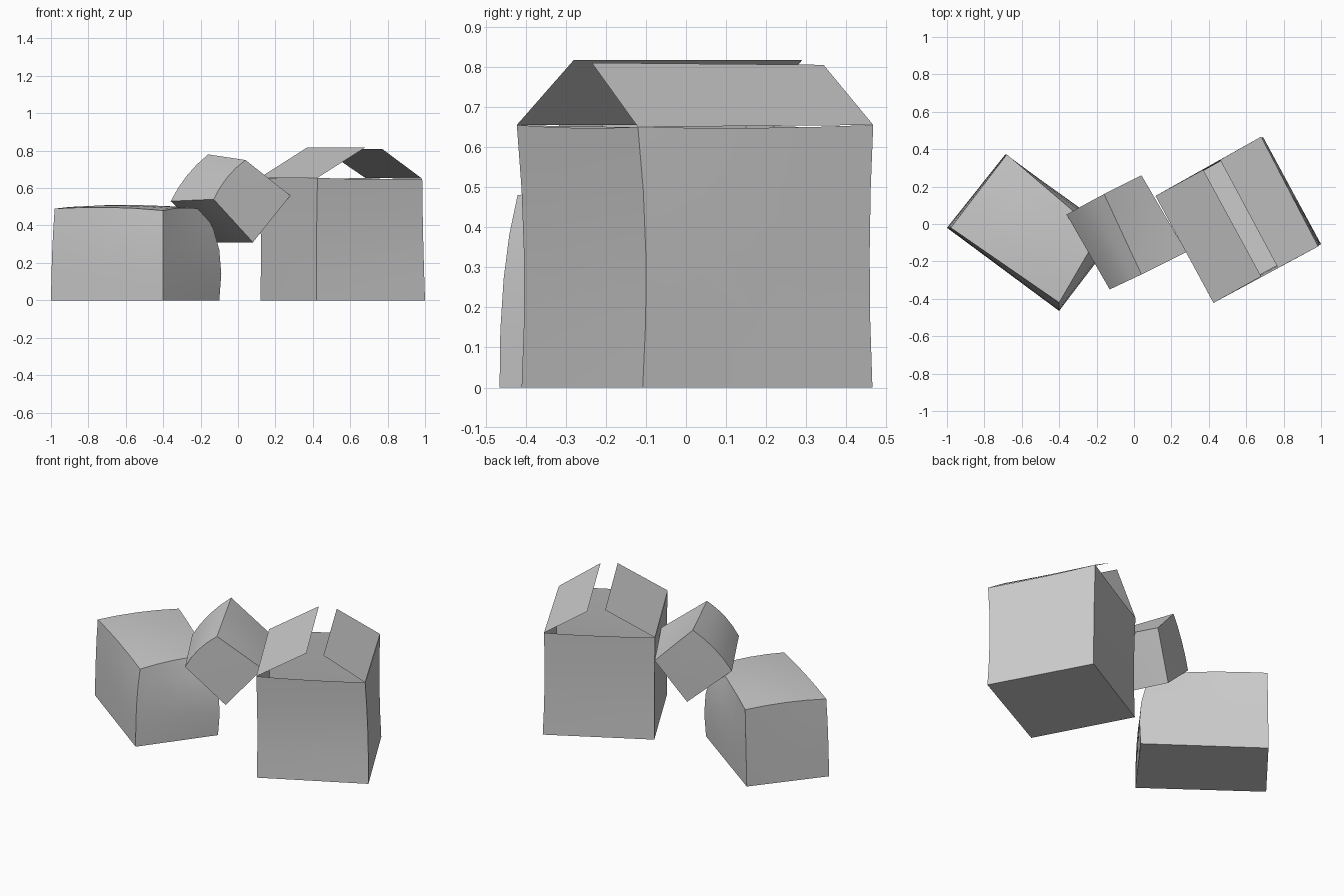
import bpy, bmesh
from mathutils import Vector

if "Cube" in bpy.data.objects:
    bpy.data.objects.remove(bpy.data.objects["Cube"])


def finish(name, bm):
    me = bpy.data.meshes.new(name)
    bm.normal_update()
    bm.to_mesh(me)
    bm.free()
    ob = bpy.data.objects.new(name, me)
    bpy.context.collection.objects.link(ob)
    bpy.ops.object.select_all(action='DESELECT')
    ob.select_set(True)
    bpy.context.view_layer.objects.active = ob
    bpy.ops.object.shade_smooth_by_angle()
    return ob


def blend(ring, u, v):
    """Bilinear blend of four ring corners, anticlockwise from (-1,-1)."""
    a, b, c, d = (Vector(p) for p in ring)
    return ((a * (1 - u) + b * (1 + u)) * (1 - v) + (d * (1 - u) + c * (1 + u)) * (1 + v)) / 4


def soft_box(name, low, mid, top, bulge=(0, 0, 0), both_ways=True, is_open=False):
    """Cardboard box bent through three rings of corners, with a bulging lid."""
    bm = bmesh.new()
    bmesh.ops.create_cube(bm, size=2)
    bmesh.ops.subdivide_edges(bm, edges=bm.edges[:], cuts=3, use_grid_fill=True)
    if is_open:
        lid = [f for f in bm.faces if f.calc_center_median().z > 0.99]
        bmesh.ops.delete(bm, geom=lid, context='FACES')
    for vert in bm.verts:
        u, v, w = vert.co
        p = (blend(low, u, v) * w * (w - 1) / 2 + blend(mid, u, v) * (1 - w * w)
             + blend(top, u, v) * w * (w + 1) / 2)
        amount = (1 - u * u) + ((1 - v * v) if both_ways else 0)
        vert.co = p + Vector(bulge) * amount * max(0, w) ** 2
    bmesh.ops.recalc_face_normals(bm, faces=bm.faces[:])
    finish(name, bm)


def flap(name, pts):
    bm = bmesh.new()
    bm.faces.new([bm.verts.new(p) for p in pts])
    finish(name, bm)


# closed box standing on the left
soft_box("left_closed_box",
         [(-1, -.02, 0), (-.4, -.465, 0), (-.1, -.06, 0), (-.69, .37, 0)],
         [(-.993, -.02, .27), (-.4, -.455, .27), (-.1, -.055, .27), (-.685, .372, .27)],
         [(-.98, -.02, .49), (-.4, -.42, .48), (-.185, -.05, .485), (-.68, .372, .49)],
         bulge=(0, 0, .012))

# small closed box tipped between the other two
lower = [(.08, -.24, .31), (.28, -.15, .56), (.04, .26, .57), (-.12, .16, .31)]
upper = [(-.13, -.35, .54), (.04, -.27, .75), (-.16, .16, .78), (-.36, .05, .53)]
middle = [(Vector(a) + Vector(b)) / 2 for a, b in zip(lower, upper)]
soft_box("middle_tipped_box", lower, middle, upper,
         bulge=(-.013, -.006, .012), both_ways=False)

# tall open box on the right
rim = [(.115, .15, .655), (.425, -.422, .655), (.985, -.12, .65), (.68, .467, .655)]
soft_box("right_open_box",
         [(.12, .15, 0), (.42, -.41, 0), (1, -.108, 0), (.69, .465, 0)],
         [(.122, .145, .33), (.42, -.404, .33), (.99, -.1, .33), (.682, .458, .33)],
         rim, bulge=(0, 0, -.005), is_open=True)

# two raised flaps of the open box
flap("left_flap", [rim[0], rim[1], (.68, -.28, .817), (.37, .29, .817)])
flap("right_flap", [rim[2], rim[3], (.46, .343, .805), (.77, -.235, .81)])
